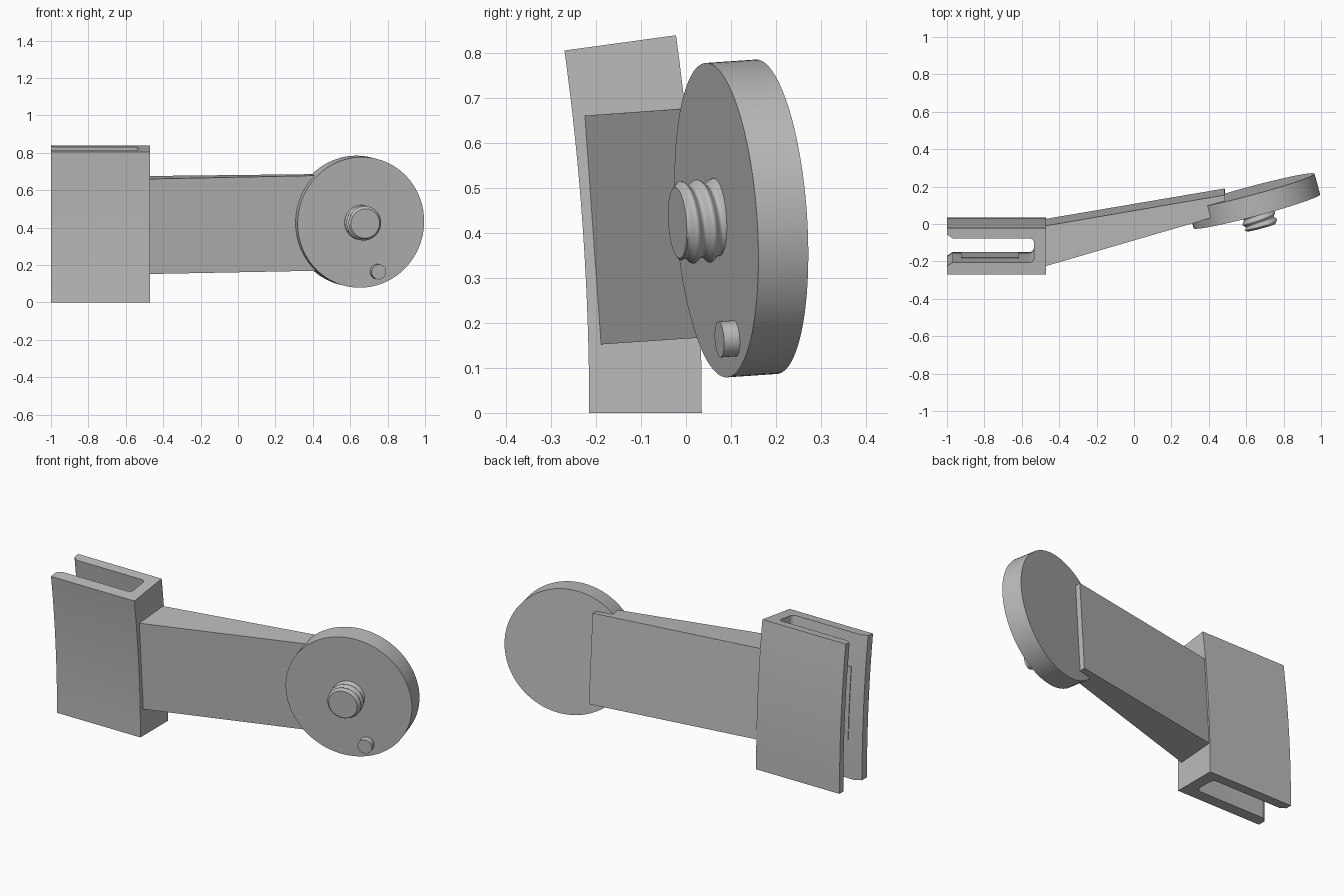
import bpy, bmesh, math
from mathutils import Matrix, Vector

if "Cube" in bpy.data.objects:
    bpy.data.objects.remove(bpy.data.objects["Cube"], do_unlink=True)

grey = bpy.data.materials.new("plain_grey")
grey.use_nodes = True
grey.diffuse_color = (0.5, 0.5, 0.5, 1)
grey.node_tree.nodes["Principled BSDF"].inputs["Base Color"].default_value = (0.5, 0.5, 0.5, 1)


def finish(name, bm, matrix=Matrix()):
    bmesh.ops.recalc_face_normals(bm, faces=bm.faces)
    mesh = bpy.data.meshes.new(name)
    bm.to_mesh(mesh)
    bm.free()
    mesh.materials.append(grey)
    obj = bpy.data.objects.new(name, mesh)
    bpy.context.collection.objects.link(obj)
    obj.matrix_world = matrix
    bpy.ops.object.select_all(action="DESELECT")
    obj.select_set(True)
    bpy.context.view_layer.objects.active = obj
    bpy.ops.object.shade_smooth_by_angle(angle=math.radians(30))
    return obj


def loft(name, rings, matrix=Matrix()):
    """Skin closed rings of equal length and cap both ends."""
    bm = bmesh.new()
    loops = [[bm.verts.new(p) for p in ring] for ring in rings]
    n = len(loops[0])
    for a, b in zip(loops, loops[1:]):
        for i in range(n):
            j = (i + 1) % n
            bm.faces.new((a[i], a[j], b[j], b[i]))
    bm.faces.new(loops[0])
    bm.faces.new(loops[-1])
    return finish(name, bm, matrix)


# Clip parts follow a gentle forward bend about a distant horizontal axis
BEND_Y, BEND_ANGLE = -6.145, math.radians(7.8)


def bent_sweep(name, profile, start=0.0, end=1.0, steps=16):
    rings = []
    for k in range(steps + 1):
        t = BEND_ANGLE * (start + (end - start) * k / steps)
        rings.append([(x, BEND_Y + (y - BEND_Y) * math.cos(t), (y - BEND_Y) * math.sin(t))
                      for x, y in profile])
    return loft(name, rings)


def fillet(cx, cy, r, a0, a1, steps=6):
    angles = [math.radians(a0 + (a1 - a0) * i / steps) for i in range(steps + 1)]
    return [(cx + r * math.cos(a), cy + r * math.sin(a)) for a in angles]


# Channel clip with lead-in chamfers and rounded slot corners
channel = [(-1, -0.215), (-0.47, -0.215), (-0.47, 0.035), (-1, 0.035), (-1, 0), (-0.97, -0.02)]
channel += fillet(-0.56, -0.045, 0.025, 90, 0)
channel += fillet(-0.56, -0.125, 0.025, 0, -90)
channel += [(-0.97, -0.15), (-1, -0.17)]
bent_sweep("channel_clip", channel)

# Thin grip pad on the inner face of the front wall
bent_sweep("grip_pad", [(-0.925, -0.152), (-0.615, -0.152), (-0.615, -0.146), (-0.925, -0.146)],
           0.27, 0.77, 8)

# Tapered arm between clip and disc
loft("tapered_arm", [
    [(-0.475, -0.226, 0.66), (-0.475, -0.19, 0.152), (-0.475, 0.027, 0.168), (-0.475, -0.01, 0.676)],
    [(0.49, 0.055, 0.68), (0.49, 0.09, 0.171), (0.485, 0.19, 0.178), (0.485, 0.155, 0.687)],
])

# Local disc frame: +z points out of the front face, +y is up
frame = (Matrix.Translation((0.657, 0.0675, 0.428)) @ Matrix.Rotation(math.radians(15), 4, "Z")
         @ Matrix.Rotation(math.radians(93.8), 4, "X"))


def cylinder(name, radius, z0, z1, x=0.0, y=0.0, sides=64):
    bm = bmesh.new()
    bmesh.ops.create_cone(bm, cap_ends=True, segments=sides, radius1=radius, radius2=radius,
                          depth=z1 - z0, matrix=Matrix.Translation((x, y, (z0 + z1) / 2)))
    return finish(name, bm, frame)


cylinder("round_disc", 0.35, -0.115, 0, sides=96)
cylinder("locating_pin", 0.04, -0.01, 0.036, 0.095, -0.263, 32)

# Stud with a soft helical thread
PITCH, SIDES, STEPS = 0.0385, 48, 40
rings = []
for k in range(STEPS + 1):
    d = 0.09 * k / STEPS
    ring = []
    for i in range(SIDES):
        a = math.tau * i / SIDES
        r = 0.0865 + 0.0065 * math.cos(math.tau * (d - 0.0015) / PITCH + a)
        r = min(r, 0.079 + (0.09 - d) * 1.2)
        ring.append((r * math.sin(a), r * math.cos(a), d))
    rings.append(ring)
loft("threaded_stud", rings, frame)
